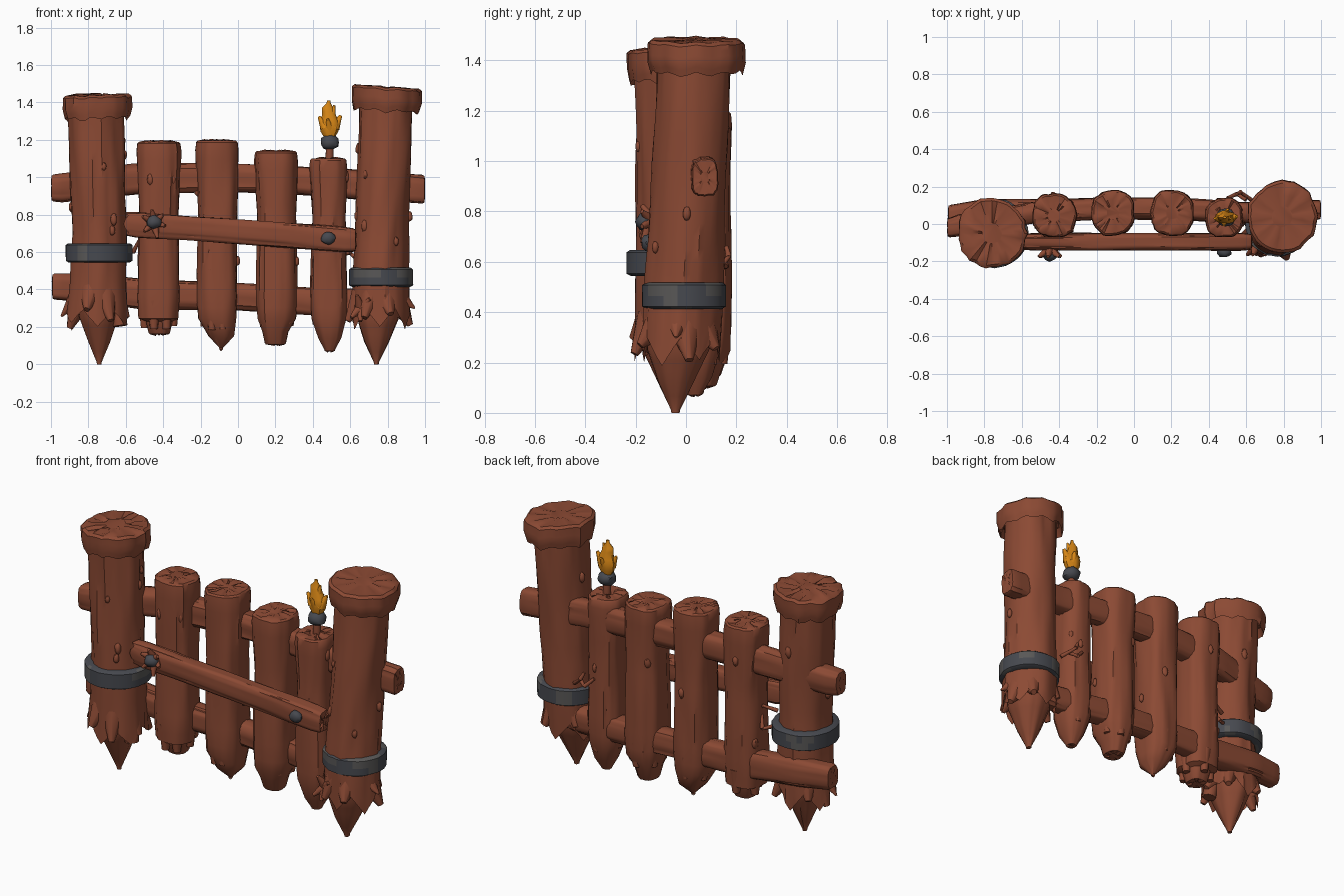
import bpy, bmesh, math, random
from mathutils import Vector, Matrix, noise

if "Cube" in bpy.data.objects:
    bpy.data.objects.remove(bpy.data.objects["Cube"])

random.seed(4)
TAU = 2 * math.pi


def material(name, rgb):
    m = bpy.data.materials.new(name)
    m.diffuse_color = (*rgb, 1)
    m.use_nodes = True
    m.node_tree.nodes["Principled BSDF"].inputs["Base Color"].default_value = m.diffuse_color
    return m


WOOD = material("red brown wood", (0.26, 0.068, 0.034))
IRON = material("dark iron", (0.062, 0.066, 0.078))
WORN = material("worn iron", (0.10, 0.097, 0.095))
FIRE = material("orange flame", (0.68, 0.24, 0.008))


def finish(name, bm, mat, angle=38):
    bmesh.ops.recalc_face_normals(bm, faces=bm.faces)
    me = bpy.data.meshes.new(name)
    bm.to_mesh(me)
    bm.free()
    ob = bpy.data.objects.new(name, me)
    bpy.context.collection.objects.link(ob)
    me.materials.append(mat)
    bpy.ops.object.select_all(action='DESELECT')
    bpy.context.view_layer.objects.active = ob
    ob.select_set(True)
    bpy.ops.object.shade_smooth_by_angle(angle=math.radians(angle))
    return ob


def tube(name, secs, mat=WOOD, axis='z', sides=36, rough=.05, power=1.0, jag=0,
         teeth=6, bev=.012, tilt=0, seed=0, step=.05, crag=.008):
    """Rough hewn log: secs = (centre, half width, half depth) from start to end.
    jag cuts splintered teeth into the start end, crag roughens the end grain."""
    off = Vector((seed * 7.3, seed * 3.1, seed * 5.7))
    d = Vector((0, 0, 1)) if axis == 'z' else Vector((1, 0, 0))
    rnd = random.Random(seed)
    amp = [rnd.uniform(.35, 1) for _ in range(teeth)]
    secs = [(Vector(c), a, b) for c, a, b in secs]
    rings = []
    for (c0, a0, b0), (c1, a1, b1) in zip(secs, secs[1:]):
        n = max(1, round((c1 - c0).length / step))
        for i in range(n):
            t = i / n
            rings.append((c0.lerp(c1, t), a0 + (a1 - a0) * t, b0 + (b1 - b0) * t, 0))
    rings.append((*secs[-1], 0))
    c, a, b, _ = rings[0]
    e, f, g, _ = rings[-1]
    s, inn = bev, (.05 if jag else -bev)
    rings = ([(c + d * inn, a * .4, b * .4, crag), (c + d * inn, a * .9, b * .9, 0)] + rings +
             [(e + d * s, f * .92, g * .92, 0), (e + d * s, f * .6, g * .6, crag),
              (e + d * s, f * .3, g * .3, crag)])
    bm = bmesh.new()
    start, rows = secs[0][0].dot(d), []
    for c, a, b, cr in rings:
        row = []
        for k in range(sides):
            th = TAU * k / sides
            cs, sn = math.cos(th), math.sin(th)
            h = c.dot(d)
            nz = noise.noise(Vector((cs * 1.6, sn * 1.6, h * 2.5)) + off)
            nz += noise.noise(Vector((cs * 5, sn * 5, h * 2.5)) + off)
            r = 1 + rough * nz
            u = math.copysign(abs(cs) ** power, cs) * a * r
            v = math.copysign(abs(sn) ** power, sn) * b * r
            ph = th / TAU * teeth
            tooth = (1 - abs(ph % 1 - .5) * 2) * amp[int(ph) % teeth]
            w = -jag * tooth * max(0, 1 - abs(h - start) / .2) + rnd.uniform(-cr, cr)
            if axis == 'z':
                p = c + Vector((u, v, w + tilt * u))
            else:
                p = c + Vector((w, u, v))
            row.append(bm.verts.new(p))
        rows.append(row)
    for r0, r1 in zip(rows, rows[1:]):
        for k in range(sides):
            j = (k + 1) % sides
            bm.faces.new((r0[k], r0[j], r1[j], r1[k]))
    bm.faces.new(rows[0])
    bm.faces.new(rows[-1])
    return finish(name, bm, mat)


def blob(name, loc, scale, mat=WOOD, seed=0):
    bm = bmesh.new()
    bmesh.ops.create_icosphere(bm, subdivisions=2, radius=1)
    for v in bm.verts:
        v.co *= 1 + .2 * noise.noise(v.co * 1.5 + Vector((seed, 0, 0)))
        v.co = Vector(loc) + v.co * Vector(scale)
    return finish(name, bm, mat)


def splinter(name, p, q, r, mat=WOOD, tip=.1):
    p, q = Vector(p), Vector(q)
    m = Matrix.Translation((p + q) / 2) @ (q - p).to_track_quat('Z', 'Y').to_matrix().to_4x4()
    bm = bmesh.new()
    bmesh.ops.create_cone(bm, cap_ends=True, segments=9, radius1=r, radius2=r * tip,
                          depth=(q - p).length, matrix=m)
    return finish(name, bm, mat, 50)


def knots(name, lo, hi, r, count, seed):
    """Small bark knots on a log running from lo to hi."""
    rnd = random.Random(seed)
    for i in range(count):
        c = Vector(lo).lerp(Vector(hi), rnd.random())
        th = rnd.uniform(0, TAU)
        s = rnd.uniform(.012, .02)
        blob(name + " knot", c + Vector((math.cos(th), math.sin(th), 0)) * r, (s, s, s * 1.8), seed=i)


def band(name, c, a, b, h, seed):
    x, y, z = c
    ob = tube(name, [((x, y, z - h), a, b), ((x, y, z + h), a, b)], IRON, rough=.035,
              bev=.01, seed=seed, crag=0, step=.04)
    ob.data.materials.append(WORN)
    for p in ob.data.polygons:
        if noise.noise(p.center * 9) > .22:
            p.material_index = 1


# Left post
tube("left post", [((-.75, -.05, .29), .165, .155), ((-.745, -.05, .45), .148, .15),
                   ((-.745, -.05, .7), .14, .145), ((-.76, -.05, 1.38), .15, .15)],
     jag=.13, teeth=6, seed=1, rough=.075)
tube("left post spike", [((-.742, -.045, .012), .014, .014), ((-.742, -.045, .12), .06, .065),
                         ((-.745, -.05, .25), .105, .12), ((-.745, -.05, .45), .13, .14)],
     seed=2, crag=0, rough=.07)
tube("left post cap", [((-.76, -.05, 1.325), .172, .178), ((-.76, -.05, 1.37), .184, .186),
                       ((-.76, -.05, 1.43), .182, .187)],
     jag=.035, teeth=11, tilt=.03, seed=3, rough=.08, crag=.012, step=.025)
band("left post iron band", (-.745, -.05, .595), .178, .185, .042, 4)
knots("left post", (-.745, -.05, .7), (-.755, -.05, 1.25), .143, 7, 1)

# Right post, leaning slightly back
tube("right post", [((.758, -.02, .3), .155, .15), ((.76, -.01, .5), .148, .155),
                    ((.77, 0, .7), .14, .15), ((.792, .035, 1.42), .142, .145)],
     jag=.12, teeth=6, seed=5, rough=.065)
tube("right post spike", [((.74, -.042, .012), .014, .018), ((.743, -.04, .12), .065, .07),
                          ((.75, -.03, .25), .112, .125), ((.757, -.02, .45), .13, .14)],
     seed=6, crag=0, rough=.07)
tube("right post cap", [((.79, .04, 1.365), .175, .18), ((.792, .04, 1.41), .186, .193),
                        ((.792, .04, 1.474), .184, .192)],
     jag=.035, teeth=10, tilt=-.07, seed=7, rough=.07, crag=.004, step=.025)
band("right post iron band", (.765, -.005, .465), .17, .168, .042, 8)
knots("right post", (.77, .0, .65), (.79, .03, 1.25), .143, 6, 3)

# Broad flared splinters round the feet of both posts
for cx, cy in ((-.75, -.05), (.758, -.02)):
    for i in range(6):
        th = TAU * (i + random.uniform(-.25, .25)) / 6
        o = Vector((math.cos(th), math.sin(th), 0))
        base = Vector((cx, cy, random.uniform(.33, .4)))
        splinter("post foot splinter", base + o * .095,
                 base + o * random.uniform(.145, .18) - Vector((0, 0, random.uniform(.08, .15))),
                 .065, tip=.25)
# Blunt chunk and side spur seen at the front
splinter("left post foot chunk", (-.655, -.07, .4), (-.63, -.09, .205), .055, tip=.7)
splinter("left post foot spur", (-.86, -.05, .36), (-.945, -.05, .255), .05)
splinter("right post foot spur", (.86, -.03, .36), (.945, -.04, .3), .05)

# Pickets: x, y, half width, half depth, top, tip x, tip z, tip bluntness
for i, (x, y, a, b, top, tx, tz, blunt) in enumerate((
        (-.425, .045, .113, .115, 1.18, -.42, .17, .5),
        (-.11, .06, .11, .12, 1.187, -.09, .09, .1),
        (.207, .06, .113, .122, 1.13, .2, .115, .5),
        (.485, .035, .098, .105, 1.09, .49, .08, .3))):
    tube("picket", [((tx, y, tz), a * blunt, b * blunt), ((tx, y, tz + .06), a * .62, b * .65),
                    ((x, y, .245), a * .93, b * .93), ((x, y, .36), a, b * .98),
                    ((x, y, .8), a * .93, b * .95), ((x - .003, y, top - .04), a * 1.04, b),
                    ((x - .003, y, top), a, b * .97)],
         power=.8, rough=.065, seed=11 + i, crag=.01, bev=.009)
    for k in range(5):
        th = TAU * (k + random.random() * .5) / 5
        o = Vector((math.cos(th) * a, math.sin(th) * b, 0))
        splinter("picket foot splinter", Vector((x, y, .34)) + o * .66,
                 Vector((x, y, random.uniform(.18, .22))) + o * .7, a * .36, tip=.5)
    knots("picket", (x, y, .4), (x, y, 1.05), a * .97, 4, 20 + i)

# Back rails running through pickets and posts
tube("upper rail", [((-.985, -.02, .945), .05, .07), ((-.94, -.01, .947), .056, .076),
                    ((-.55, .06, .99), .057, .08), ((-.1, .085, 1.0), .057, .075),
                    ((.2, .085, .99), .057, .075), ((.6, .062, .965), .055, .076),
                    ((.985, .075, .935), .054, .078)],
     axis='x', power=.65, rough=.08, seed=31, crag=.004)
tube("lower rail", [((-.98, .05, .415), .052, .07), ((-.8, .075, .405), .057, .077),
                    ((-.5, .078, .375), .057, .08), ((0, .085, .36), .057, .07),
                    ((.25, .08, .345), .057, .072), ((.6, .05, .325), .055, .075),
                    ((.8, .04, .325), .05, .07)],
     axis='x', power=.65, rough=.08, seed=32, crag=.004)

# Slanting front plank with nails
tube("front plank", [((-.585, -.095, .75), .04, .06), ((-.53, -.095, .745), .045, .066),
                     ((0, -.095, .71), .046, .066), ((.57, -.095, .668), .046, .066),
                     ((.615, -.095, .665), .042, .062)],
     axis='x', power=.55, rough=.08, seed=33, jag=.03, teeth=5)
blob("left nail", (-.45, -.165, .76), (.042, .034, .036), IRON, 1)
blob("right nail", (.482, -.15, .675), (.038, .03, .036), IRON, 2)
for dx, dz in ((-.06, .03), (-.05, -.05), (.02, -.085), (.06, -.02), (.05, .04), (-.01, .065)):
    splinter("nail splinter", (-.45, -.135, .76), (-.45 + dx, -.175, .76 + dz), .028, tip=.3)
for dx, dz in ((-.05, -.05), (0, -.07), (.05, .05), (-.02, .07)):
    splinter("foot knot splinter", (.655, -.12, .3), (.655 + dx, -.165, .3 + dz), .03, tip=.3)

# Loose twigs behind the plank beside each post
for pts in (((.6, .13, .6), (.55, .16, .58), (.5, .14, .63)),
            ((.64, .12, .56), (.57, .17, .62), (.55, .16, .66)),
            ((-.62, .05, .62), (-.56, .09, .6), (-.53, .05, .66)),
            ((-.62, .03, .7), (-.55, .06, .72), (-.52, .03, .7))):
    for p, q in zip(pts, pts[1:]):
        splinter("twig", p, q, .012, tip=.7)

# Torch on the right picket
tube("torch stick", [((.49, .035, 1.07), .022, .022), ((.49, .035, 1.17), .02, .02)],
     sides=12, seed=41, crag=0)
blob("torch cup", (.49, .035, 1.188), (.054, .05, .042), IRON, 3)
tube("flame", [((.49, .035, 1.215), .03, .024), ((.49, .035, 1.245), .048, .034),
               ((.492, .035, 1.285), .055, .037), ((.488, .035, 1.33), .038, .028),
               ((.48, .035, 1.37), .03, .02), ((.485, .035, 1.398), .01, .008)],
     FIRE, sides=16, rough=.15, seed=42, crag=0, step=.02)
for p, q, r in (((.465, .03, 1.265), (.432, .03, 1.325), .028), ((.515, .035, 1.265), (.55, .04, 1.33), .03),
                ((.5, .035, 1.32), (.515, .03, 1.385), .022),
                ((.49, .03, 1.25), (.48, -.005, 1.31), .028), ((.49, .04, 1.25), (.5, .078, 1.315), .028)):
    splinter("flame tongue", p, q, r, FIRE, tip=.25)
